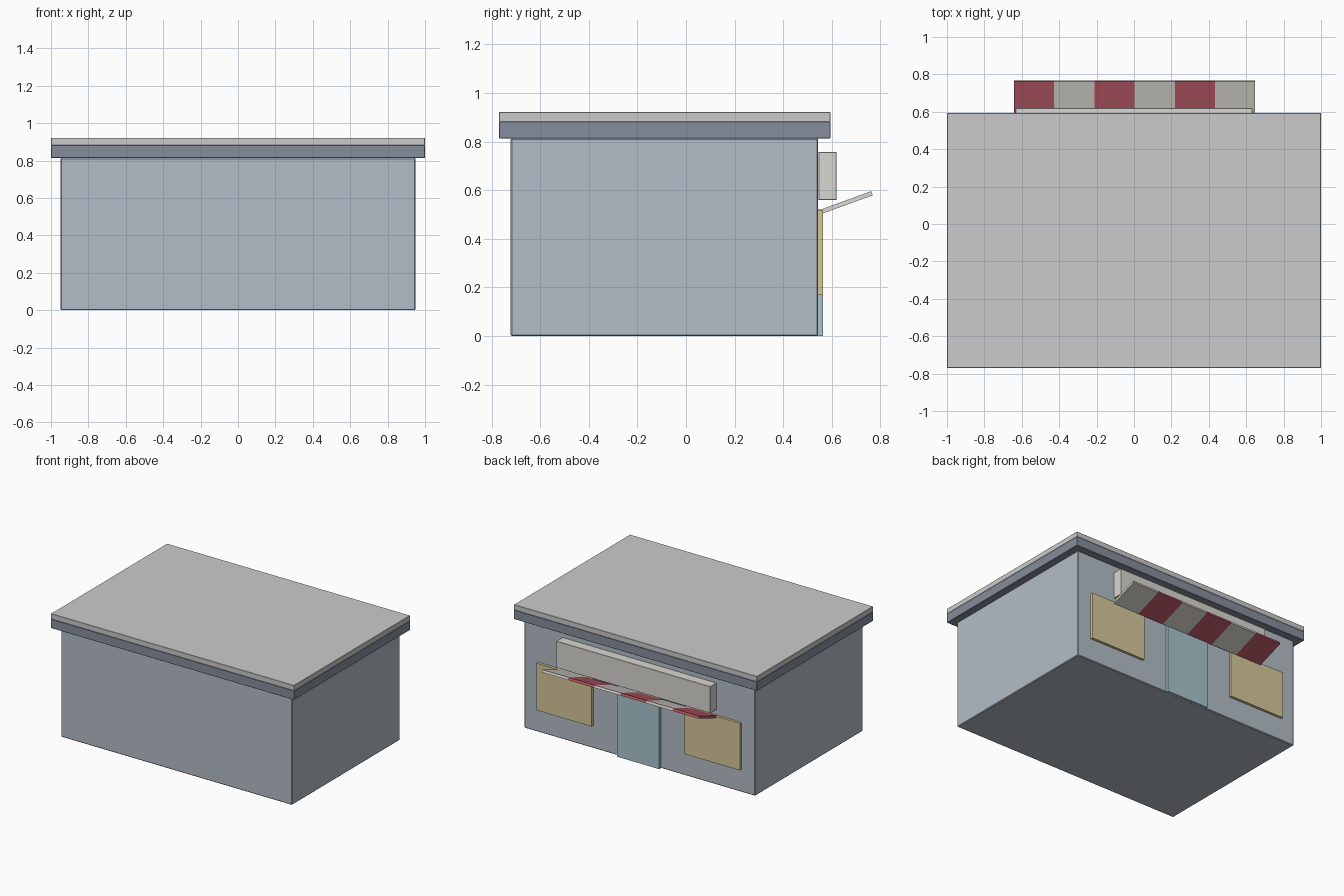
import bpy, bmesh, math

if "Cube" in bpy.data.objects:
    bpy.data.objects.remove(bpy.data.objects["Cube"])


def material(name, rgb):
    m = bpy.data.materials.new(name)
    m.diffuse_color = (*rgb, 1)
    m.use_nodes = True
    m.node_tree.nodes["Principled BSDF"].inputs["Base Color"].default_value = m.diffuse_color
    return m


WALL = material("wall_grey", (0.45, 0.51, 0.57))
TRIM = material("trim_slate", (0.24, 0.27, 0.33))
ROOF = material("roof_pale", (0.68, 0.70, 0.71))
CREAM = material("cream", (0.70, 0.68, 0.63))
TAN = material("window_tan", (0.68, 0.58, 0.33))
BLUE = material("door_blue", (0.40, 0.56, 0.62))
RED = material("stripe_red", (0.50, 0.10, 0.14))


def box(name, x, y, z, mat, bevel=0.0, tilt=0.0):
    """Box given by (min, max) on each axis, optionally tilted about x."""
    size = [b - a for a, b in (x, y, z)]
    bm = bmesh.new()
    bmesh.ops.create_cube(bm, size=1)
    bmesh.ops.scale(bm, vec=size, verts=bm.verts)
    if bevel:
        bmesh.ops.bevel(bm, geom=bm.edges[:], offset=bevel, segments=1, affect='EDGES')
    me = bpy.data.meshes.new(name)
    bm.to_mesh(me)
    bm.free()
    me.materials.append(mat)
    ob = bpy.data.objects.new(name, me)
    ob.location = [(a + b) / 2 for a, b in (x, y, z)]
    ob.rotation_euler.x = tilt
    bpy.context.collection.objects.link(ob)
    return ob


# Building and flat overhanging roof
box("walls", (-0.95, 0.95), (-0.722, 0.544), (0, 0.814), WALL, 0.005)
box("roof_trim", (-1, 1), (-0.77, 0.594), (0.814, 0.882), TRIM, 0.002)
box("roof_cap", (-1, 1), (-0.77, 0.594), (0.882, 0.922), ROOF, 0.002)

# Door and windows on the shop face
box("door", (-0.174, 0.174), (0.54, 0.563), (0, 0.52), BLUE)
for side, cx in (("left", -0.61), ("right", 0.61)):
    box("window_" + side, (cx - 0.228, cx + 0.228), (0.54, 0.563), (0.168, 0.518), TAN)

# Blank sign board
box("sign_board", (-0.634, 0.634), (0.546, 0.619), (0.559, 0.758), CREAM, 0.002)

# Striped awning, tilted upwards
for i in range(6):
    x0 = -0.642 + i * 0.215
    box(f"awning_stripe_{i + 1}", (x0, x0 + 0.215), (0.552, 0.772), (0.541, 0.559),
        CREAM if i % 2 else RED, 0, math.radians(20))
